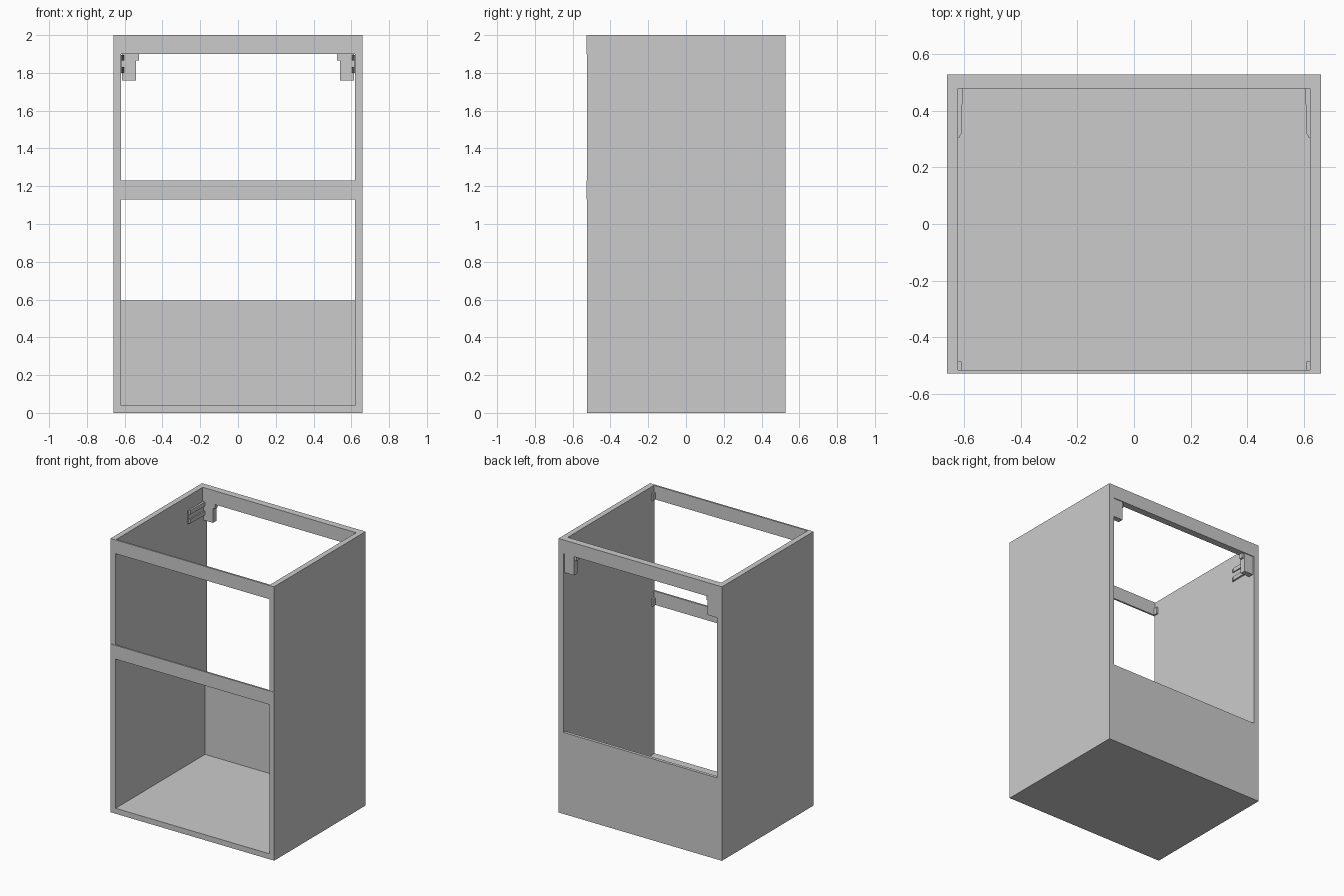
import bpy, bmesh

if "Cube" in bpy.data.objects:
    bpy.data.objects.remove(bpy.data.objects["Cube"])


def prism(name, pts, z0, z1):
    """Extrude an xy outline from z0 to z1."""
    bm = bmesh.new()
    face = bm.faces.new([bm.verts.new((x, y, z0)) for x, y in pts])
    ext = bmesh.ops.extrude_face_region(bm, geom=[face])
    for v in ext["geom"]:
        if isinstance(v, bmesh.types.BMVert):
            v.co.z = z1
    bmesh.ops.recalc_face_normals(bm, faces=bm.faces)
    me = bpy.data.meshes.new(name)
    bm.to_mesh(me)
    bm.free()
    ob = bpy.data.objects.new(name, me)
    bpy.context.collection.objects.link(ob)
    return ob


def box(name, x0, x1, y0, y1, z0, z1):
    return prism(name, [(x0, y0), (x1, y0), (x1, y1), (x0, y1)], z0, z1)


W, IN = 0.66, 0.62          # outer and inner half width
F, B = -0.525, 0.528        # front and back of the carcass

# Carcass: floor, low back panel and rear top rail
box("floor_panel", -IN, IN, F, B, 0, 0.04)
box("back_panel", -IN, IN, 0.505, B, 0.04, 0.595)
box("rear_top_rail", -IN, IN, 0.478, B, 1.9, 2.0)

# Thin front rails, standing slightly proud of the side panels
for label, z in (("upper", 1.9), ("middle", 1.13)):
    box(label + "_front_rail", -IN, IN, F, -0.515, z, z + 0.1)
    box(label + "_front_rail_face", -W, W, -0.528, F, z, z + 0.1)

# Parts repeated on both sides
for side, s in (("left", -1), ("right", 1)):
    box(side + "_side_panel", s * IN, s * W, F, B, 0, 2.0)

    # Mounting tabs behind the front rails
    for label, z in (("upper", 1.9), ("middle", 1.13)):
        box(f"{side}_{label}_tab", s * 0.608, s * IN, -0.515, -0.485, z, z + 0.05)

    # Hanger block under the rear rail with its small hook
    box(side + "_hanger_block", s * 0.54, s * 0.615, 0.482, 0.522, 1.76, 1.9)
    box(side + "_hanger_hook", s * 0.525, s * 0.54, 0.485, 0.515, 1.865, 1.9)

    # Tapered wall plate with two raised ribs
    box(side + "_hanger_plate", s * 0.615, s * IN, 0.305, 0.49, 1.80, 1.895)
    for label, z in (("lower", 1.80), ("upper", 1.865)):
        prism(f"{side}_{label}_hanger_rib",
              [(s * IN, 0.302), (s * 0.608, 0.318), (s * 0.604, 0.49), (s * IN, 0.49)],
              z, z + 0.03)
